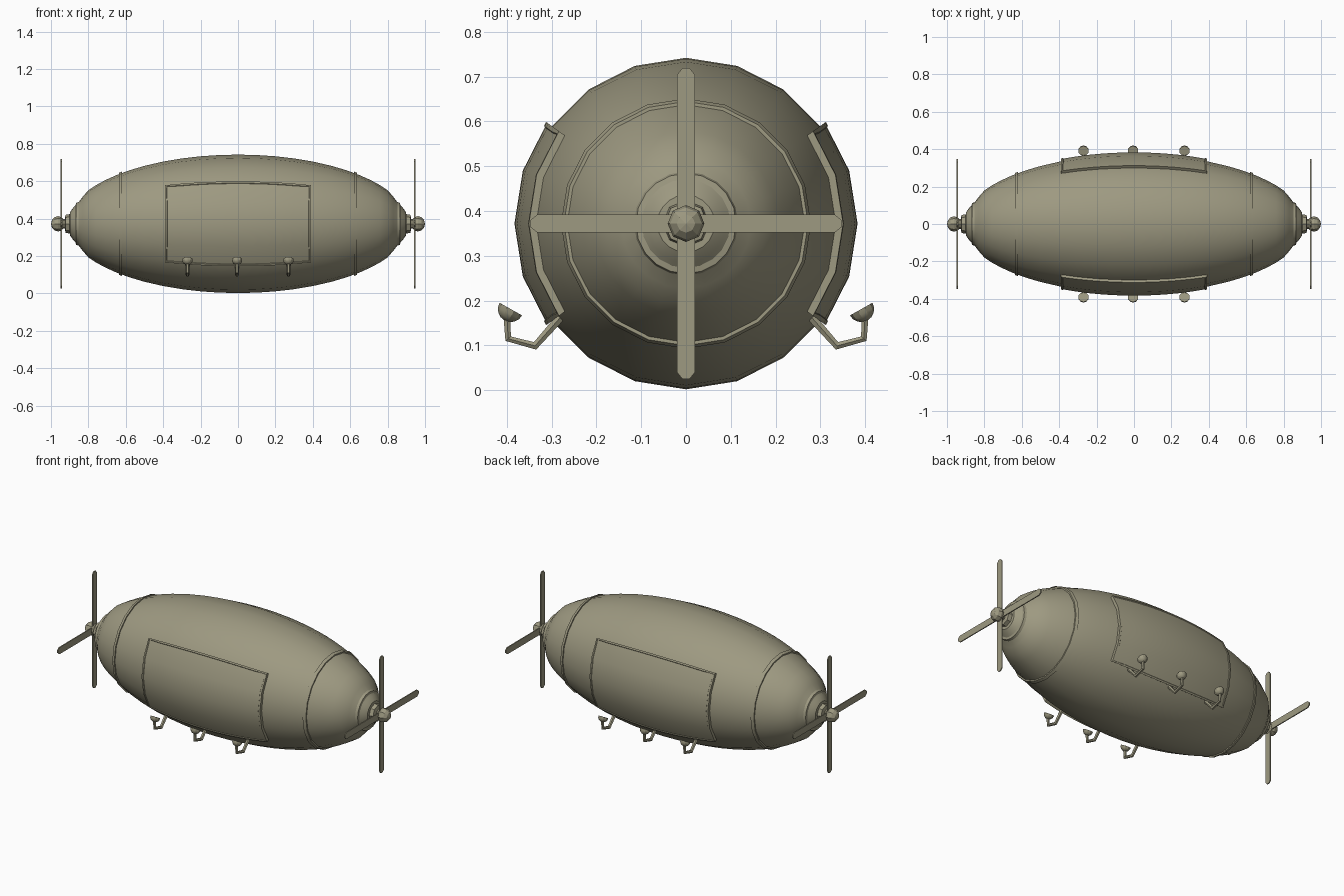
import bpy, bmesh, math
from mathutils import Vector, Matrix

if "Cube" in bpy.data.objects:
    bpy.data.objects.remove(bpy.data.objects["Cube"])

CZ = 0.372          # height of the long axis
R, A = 0.370, 0.915  # hull radius and half length
SIDES = 20

paint = bpy.data.materials.new("khaki grey")
paint.diffuse_color = (0.34, 0.32, 0.22, 1)
paint.use_nodes = True
paint.node_tree.nodes["Principled BSDF"].inputs["Base Color"].default_value = paint.diffuse_color


def hull_r(x):
    return R * math.sqrt(max(0, 1 - (x / A) ** 2))


def finish(name, bm, smooth=30):
    bmesh.ops.recalc_face_normals(bm, faces=bm.faces)
    me = bpy.data.meshes.new(name)
    bm.to_mesh(me)
    bm.free()
    ob = bpy.data.objects.new(name, me)
    bpy.context.collection.objects.link(ob)
    me.materials.append(paint)
    if smooth:
        bpy.ops.object.select_all(action='DESELECT')
        ob.select_set(True)
        bpy.context.view_layer.objects.active = ob
        bpy.ops.object.shade_smooth_by_angle(angle=math.radians(smooth))
    return ob


def lathe(name, profile, sides=SIDES, closed=False, smooth=30):
    """Turn (x, radius) points around the long axis."""
    bm = bmesh.new()
    rings = []
    for x, r in profile:
        rings.append([bm.verts.new((x, r * math.sin(t), CZ + r * math.cos(t)))
                      for t in (2 * math.pi * i / sides for i in range(sides))])
    pairs = list(zip(rings, rings[1:]))
    if closed:
        pairs.append((rings[-1], rings[0]))
    for a, b in pairs:
        for i in range(sides):
            j = (i + 1) % sides
            bm.faces.new((a[i], a[j], b[j], b[i]))
    if not closed:
        bm.faces.new(rings[0])
        bm.faces.new(rings[-1])
    return finish(name, bm, smooth)


# Hull
half = [(x, hull_r(x)) for x in (0.1, 0.2, 0.3, 0.4, 0.5, 0.58, 0.65, 0.71, 0.76, 0.80)]
half += [(0.83, 0.145), (0.855, 0.112), (0.88, 0.088), (0.897, 0.064)]
lathe("hull", [(-x, r) for x, r in reversed(half)] + [(0, R)] + half)

for s, side in ((-1, "left"), (1, "right")):
    # Raised bands
    lathe(side + "_hull_band", [(s * 0.620, 0.262), (s * 0.620, hull_r(0.62) + 0.007),
                                (s * 0.637, hull_r(0.637) + 0.007), (s * 0.637, 0.255)],
          closed=True)
    lathe(side + "_end_collar", [(s * 0.848, 0.09), (s * 0.852, 0.116),
                                 (s * 0.866, 0.112), (s * 0.872, 0.08)], closed=True)
    # Shaft and hub
    lathe(side + "_shaft", [(s * 0.89, 0.038), (s * 0.90, 0.052), (s * 0.922, 0.048),
                            (s * 0.926, 0.026), (s * 0.95, 0.026)], sides=8, smooth=0)
    bm = bmesh.new()
    bmesh.ops.create_uvsphere(bm, u_segments=8, v_segments=6, radius=0.041,
                              matrix=Matrix.Translation((s * 0.962, 0, CZ))
                              @ Matrix.Rotation(math.pi / 2, 4, 'Y')
                              @ Matrix.Diagonal((1, 1, 0.92, 1)))
    finish(side + "_hub", bm, 0)
    # Four propeller blades with chamfered tips
    bm = bmesh.new()
    outline = [(-0.020, 0.0), (0.020, 0.0), (0.020, 0.332), (0.008, 0.347),
               (-0.008, 0.347), (-0.020, 0.332)]
    for k in range(4):
        rot = Matrix.Rotation(k * math.pi / 2, 4, 'X')
        vs = [bm.verts.new(Vector((s * 0.945 - 0.003, 0, CZ)) + rot @ Vector((0, w, h)))
              for w, h in outline]
        f = bm.faces.new(vs)
        ext = bmesh.ops.extrude_face_region(bm, geom=[f])["geom"]
        bmesh.ops.translate(bm, vec=(0.006, 0, 0),
                            verts=[v for v in ext if isinstance(v, bmesh.types.BMVert)])
    finish(side + "_propeller", bm, 0)

# Raised side panels following the hull, with a thin rim
for s, side in ((-1, "front"), (1, "back")):
    bm = bmesh.new()
    xs = [-0.39 + 0.78 * i / 10 for i in range(11)]
    angles = [math.radians(54 + 18 * i) for i in range(5)]

    def shell(lift):
        return [[bm.verts.new((x, s * (hull_r(x) + lift) * math.sin(t),
                               CZ + (hull_r(x) + lift) * math.cos(t)))
                 for t in angles] for x in xs]

    inner, outer = shell(-0.012), shell(0.016)
    top = []
    for i in range(10):
        for j in range(4):
            top.append(bm.faces.new((outer[i][j], outer[i + 1][j],
                                     outer[i + 1][j + 1], outer[i][j + 1])))
    loop = ([(i, 0) for i in range(10)] + [(10, j) for j in range(4)]
            + [(i, 4) for i in range(10, 0, -1)] + [(0, j) for j in range(4, 0, -1)])
    for (a, b), (c, d) in zip(loop, loop[1:] + loop[:1]):
        bm.faces.new((outer[a][b], inner[a][b], inner[c][d], outer[c][d]))
    bmesh.ops.recalc_face_normals(bm, faces=bm.faces)
    if top[0].normal.y * s < 0:
        bmesh.ops.reverse_faces(bm, faces=bm.faces)
    bmesh.ops.inset_region(bm, faces=top, thickness=0.010, depth=0)
    bmesh.ops.inset_region(bm, faces=top, thickness=0.002, depth=-0.003)
    finish(side + "_panel", bm, 30)

    # Bent arms carrying small cups
    for n, x in enumerate((-0.27, -0.005, 0.27), 1):
        path = [Vector((x, s * y, z)) for y, z in
                ((0.280, 0.163), (0.337, 0.099), (0.397, 0.115), (0.400, 0.170))]
        bm = bmesh.new()
        rings = []
        for i, p in enumerate(path):
            d_in = (p - path[max(i - 1, 0)]).normalized()
            d_out = (path[min(i + 1, 3)] - p).normalized()
            across = (d_in + d_out).normalized().cross(Vector((1, 0, 0)))
            r = (0.011, 0.010, 0.009, 0.009)[i]
            rings.append([bm.verts.new(p + r * (math.cos(k * math.pi / 3) * Vector((1, 0, 0))
                                                + math.sin(k * math.pi / 3) * across))
                          for k in range(6)])
        for a, b in zip(rings, rings[1:]):
            for k in range(6):
                m = (k + 1) % 6
                bm.faces.new((a[k], a[m], b[m], b[k]))
        bm.faces.new(rings[0])
        bm.faces.new(rings[-1])
        finish(f"{side}_arm_{n}", bm, 0)

        bm = bmesh.new()
        bmesh.ops.create_uvsphere(bm, u_segments=10, v_segments=8, radius=0.029)
        bmesh.ops.bisect_plane(bm, geom=bm.verts[:] + bm.edges[:] + bm.faces[:],
                               plane_co=(0, 0, 0), plane_no=(0, 0, 1), clear_outer=True)
        bmesh.ops.holes_fill(bm, edges=[e for e in bm.edges if e.is_boundary])
        up = Vector((0, -0.49 * s, 0.87)).to_track_quat('Z', 'Y').to_matrix().to_4x4()
        bmesh.ops.transform(bm, verts=bm.verts,
                            matrix=Matrix.Translation((x, s * 0.391, 0.181)) @ up)
        finish(f"{side}_cup_{n}", bm, 30)
